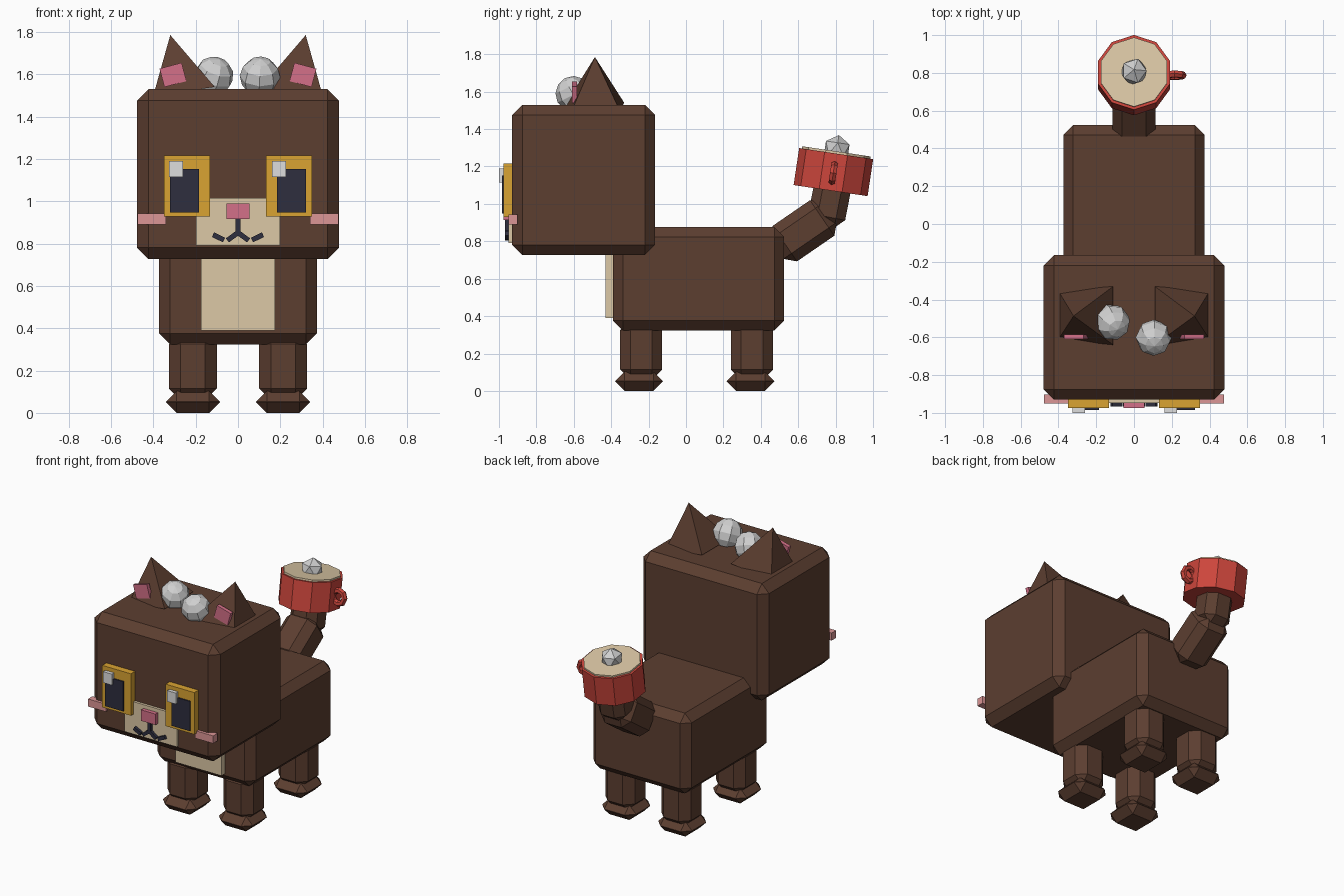
import bpy, bmesh
from math import radians, sin, cos, pi, atan2, hypot
from mathutils import Matrix, Vector, Euler

if "Cube" in bpy.data.objects:
    bpy.data.objects.remove(bpy.data.objects["Cube"])


def material(name, r, g, b):
    m = bpy.data.materials.new(name)
    lin = [((c / 255 + 0.055) / 1.055) ** 2.4 for c in (r, g, b)]
    m.diffuse_color = (*lin, 1)
    m.use_nodes = True
    m.node_tree.nodes["Principled BSDF"].inputs["Base Color"].default_value = m.diffuse_color
    return m


BROWN = material("brown fur", 92, 62, 48)
CREAM = material("cream", 220, 200, 166)
GOLD = material("gold", 218, 164, 50)
DARK = material("dark navy", 46, 46, 62)
WHITE = material("white", 222, 222, 222)
PINK = material("pink", 212, 112, 136)
BLUSH = material("blush", 220, 150, 150)
SILVER = material("silver", 208, 208, 208)
RED = material("red", 205, 70, 60)


def finish(name, bm, mat, loc=(0, 0, 0), rot=(0, 0, 0)):
    bmesh.ops.recalc_face_normals(bm, faces=bm.faces)
    me = bpy.data.meshes.new(name)
    bm.to_mesh(me)
    bm.free()
    me.materials.append(mat)
    ob = bpy.data.objects.new(name, me)
    ob.location, ob.rotation_euler = loc, rot
    bpy.context.collection.objects.link(ob)
    return ob


def box(name, mat, x, y, z, bevel=0, rot=(0, 0, 0)):
    """Box from (min, max) ranges, turned about its centre, with chamfered edges."""
    size = [b - a for a, b in (x, y, z)]
    mid = [(a + b) / 2 for a, b in (x, y, z)]
    bm = bmesh.new()
    bmesh.ops.create_cube(bm, size=1, matrix=Matrix.Diagonal((*size, 1)))
    ob = finish(name, bm, mat, mid, rot)
    if bevel:
        mod = ob.modifiers.new("chamfer", 'BEVEL')
        mod.width, mod.segments, mod.limit_method = bevel, 1, 'NONE'
    return ob


def centred_box(name, mat, c, s, bevel=0, rot=(0, 0, 0)):
    return box(name, mat, *[(c[i] - s[i] / 2, c[i] + s[i] / 2) for i in range(3)], bevel, rot)


def prism(name, mat, radius, z0, z1, sides, loc, rot):
    bm = bmesh.new()
    rings = [[bm.verts.new((radius * sin(2 * pi * i / sides), radius * cos(2 * pi * i / sides), z))
              for i in range(sides)] for z in (z0, z1)]
    bm.faces.new(rings[0])
    bm.faces.new(rings[1])
    for i in range(sides):
        j = (i + 1) % sides
        bm.faces.new((rings[0][i], rings[0][j], rings[1][j], rings[1][i]))
    return finish(name, bm, mat, loc, rot)


# Head, body, chest
box("head", BROWN, (-.478, .478), (-.93, -.165), (.726, 1.53), .055)
box("body", BROWN, (-.374, .374), (-.39, .524), (.324, .876), .052)
box("chest_patch", CREAM, (-.175, .175), (-.43, -.37), (.39, .78))

# Legs and feet
for side, sx in (("left", -1), ("right", 1)):
    for end, leg_y, foot_y in (("front", -.24, -.251), ("back", .353, .345)):
        centred_box(f"{end}_{side}_leg", BROWN, (sx * .213, leg_y, .22), (.226, .226, .32), .055)
        centred_box(f"{end}_{side}_foot", BROWN, (sx * .213, foot_y, .052), (.256, .256, .104), .051)

# Muzzle and nose
box("muzzle", CREAM, (-.198, .198), (-.948, -.92), (.792, 1.015))
box("nose", PINK, (-.055, .055), (-.975, -.93), (.915, .99))


# Mouth strokes
def stroke(name, a, b, width=.024):
    d = Vector(b) - Vector(a)
    centred_box(name, DARK, ((a[0] + b[0]) / 2, -.954, (a[1] + b[1]) / 2),
                (d.length, .026, width), 0, (0, -atan2(d.y, d.x), 0))


stroke("mouth_stem", (0, .915), (0, .845))
for side, sx in (("left", -1), ("right", 1)):
    stroke(f"mouth_inner_{side}", (0, .852), (sx * .05, .815))
    stroke(f"mouth_outer_{side}", (sx * .066, .817), (sx * .118, .842))

    # Eyes and cheeks
    def span(a, b):
        return tuple(sorted((sx * a, sx * b)))
    box(f"{side}_eye", GOLD, span(.132, .35), (-.975, -.92), (.929, 1.217))
    box(f"{side}_pupil", DARK, span(.184, .322), (-.984, -.96), (.948, 1.152))
    gx = -.293 if sx < 0 else .194
    box(f"{side}_eye_glint", WHITE, (gx - .033, gx + .033), (-1.0, -.965), (1.114, 1.19))
    box(f"{side}_cheek", BLUSH, span(.34, .476), (-.95, -.902), (.891, .943))

    # Ears: four-sided pyramids leaning outward, with pink inner plates
    bm = bmesh.new()
    base = [bm.verts.new((sx * x, y, z)) for x, y, z in
            ((.40, -.355, 1.50), (.11, -.33, 1.54), (.11, -.64, 1.54), (.40, -.61, 1.50))]
    tip = bm.verts.new((sx * .32, -.487, 1.785))
    bm.faces.new(base)
    for i in range(4):
        bm.faces.new((base[i], base[(i + 1) % 4], tip))
    finish(f"{side}_ear", bm, BROWN)
    centred_box(f"{side}_inner_ear", PINK, (sx * .307, -.597, 1.597), (.108, .026, .09),
                0, (0, sx * radians(15), 0))

# Silver balls on the head
for name, loc, rot in (("left_ball", (-.116, -.52, 1.588), (.5, .2, .3)),
                       ("right_ball", (.104, -.602, 1.588), (.4, -.3, .7))):
    bm = bmesh.new()
    bmesh.ops.create_uvsphere(bm, u_segments=8, v_segments=6, radius=.096)
    finish(name, bm, SILVER, loc, rot)

# Tail
centred_box("tail_lower", BROWN, (0, .628, .856), (.23, .23, .346), .052, (radians(-55.5), 0, 0))
centred_box("tail_upper", BROWN, (0, .768, 1.01), (.2, .2, .26), .05, (radians(-11), 0, 0))

# Cup on the tail tip, with filling, handle and gem
tilt = (radians(-8.5), 0, 0)
cup = Vector((0, .788, 1.17))
prism("cup", RED, .2, -.1, .1, 10, cup, tilt)
prism("cup_filling", CREAM, .185, .08, .112, 10, cup, tilt)

turn = Euler(tilt).to_matrix()
bm = bmesh.new()
n, k = 8, 6
ring = [[bm.verts.new(((.044 + .02 * cos(2 * pi * j / k)) * cos(2 * pi * i / n),
                       .02 * sin(2 * pi * j / k),
                       (.044 + .02 * cos(2 * pi * j / k)) * sin(2 * pi * i / n)))
         for j in range(k)] for i in range(n)]
for i in range(n):
    for j in range(k):
        a, b = ring[i], ring[(i + 1) % n]
        bm.faces.new((a[j], a[(j + 1) % k], b[(j + 1) % k], b[j]))
finish("cup_handle", bm, RED, cup + turn @ Vector((.215, 0, -.005)), tilt)

bm = bmesh.new()
bmesh.ops.create_icosphere(bm, subdivisions=1, radius=.075)
finish("cup_gem", bm, SILVER, cup + turn @ Vector((0, 0, .125)), tilt)
